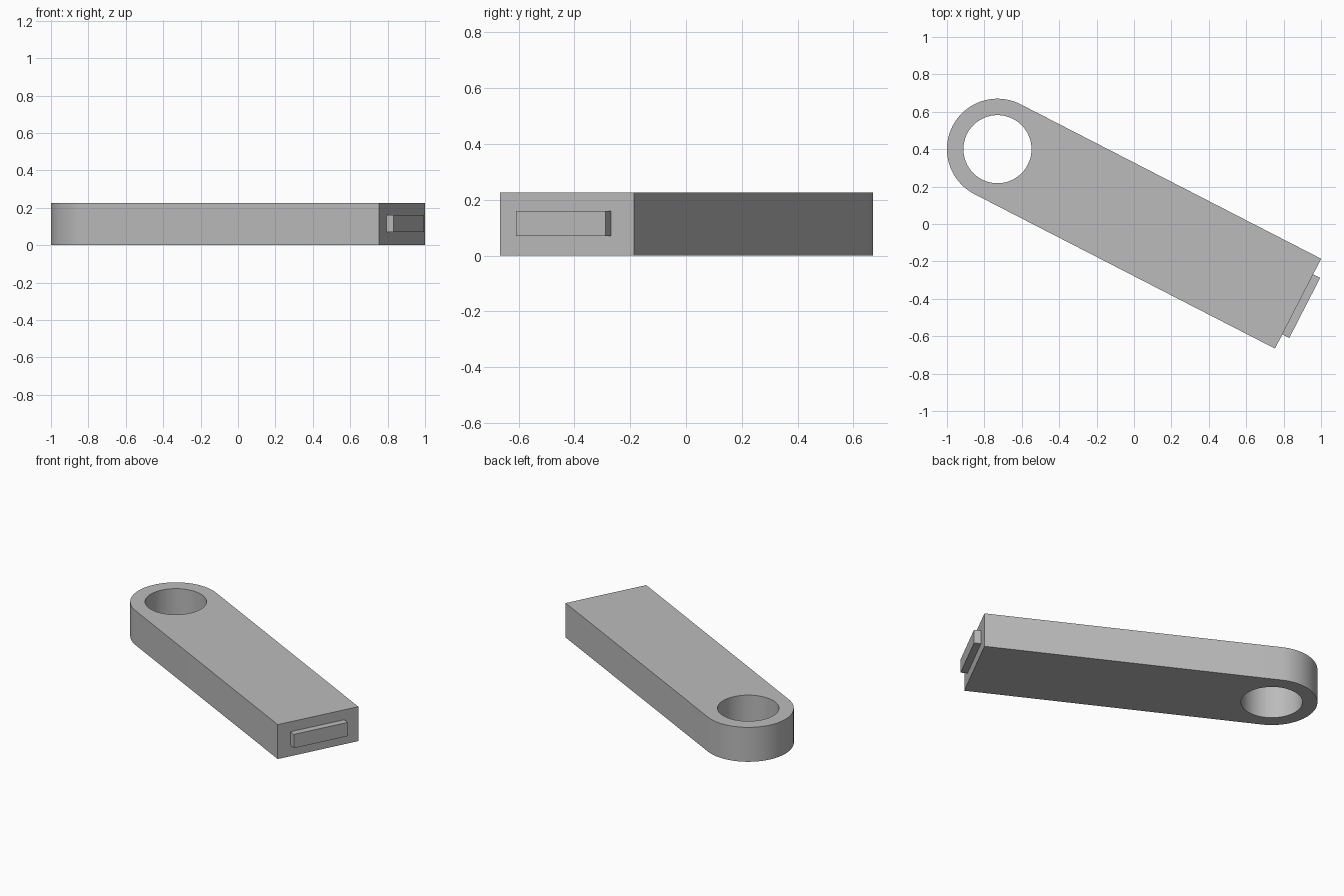
import bpy, bmesh
from math import pi, sin, cos, radians
from mathutils import Matrix

cube = bpy.data.objects.get("Cube")
if cube:
    bpy.data.objects.remove(cube)

grey = bpy.data.materials.new("plain grey")
grey.use_nodes = True
colour = (0.5, 0.5, 0.5, 1)
grey.diffuse_color = colour
grey.node_tree.nodes["Principled BSDF"].inputs["Base Color"].default_value = colour

LENGTH, RADIUS, HOLE, HEIGHT = 1.807, 0.27, 0.182, 0.225
SEGMENTS = 96
# Local frame: origin at the hole, x along the body
PLACE = Matrix.Translation((-0.73, 0.4, 0)) @ Matrix.Rotation(radians(-27.2), 4, "Z")


def prism(name, loops, z0, z1):
    """Extrude a flat outline, with optional holes, from z0 to z1."""
    bm = bmesh.new()
    edges = []
    for loop in loops:
        verts = [bm.verts.new((x, y, z0)) for x, y in loop]
        edges += [bm.edges.new((a, b)) for a, b in zip(verts, verts[1:] + verts[:1])]
    bmesh.ops.triangle_fill(bm, edges=edges, use_beauty=True)
    top = bmesh.ops.extrude_face_region(bm, geom=bm.faces[:], use_keep_orig=True)
    bmesh.ops.translate(bm, vec=(0, 0, z1 - z0),
                        verts=[g for g in top["geom"] if isinstance(g, bmesh.types.BMVert)])
    bmesh.ops.recalc_face_normals(bm, faces=bm.faces[:])
    mesh = bpy.data.meshes.new(name)
    bm.to_mesh(mesh)
    bm.free()
    mesh.materials.append(grey)
    obj = bpy.data.objects.new(name, mesh)
    bpy.context.collection.objects.link(obj)
    obj.matrix_world = PLACE
    bpy.ops.object.select_all(action="DESELECT")
    obj.select_set(True)
    bpy.context.view_layer.objects.active = obj
    bpy.ops.object.shade_smooth_by_angle(angle=radians(30))
    return obj


def arc(radius, start, sweep, count):
    return [(radius * cos(start + sweep * i / count), radius * sin(start + sweep * i / count))
            for i in range(count + 1)]


# Body: rounded at one end, square at the other, with a round through hole
outline = arc(RADIUS, pi / 2, pi, SEGMENTS // 2) + [(LENGTH, -RADIUS), (LENGTH, RADIUS)]
hole = arc(HOLE, 0, 2 * pi, SEGMENTS)[:-1]
prism("body", [outline, hole], 0, HEIGHT)

# Connector plate standing out of the square end
tip = LENGTH + 0.042
plug = [(LENGTH, -0.184), (tip, -0.184), (tip, 0.177), (LENGTH, 0.177)]
prism("connector", [plug], 0.07, 0.16)
